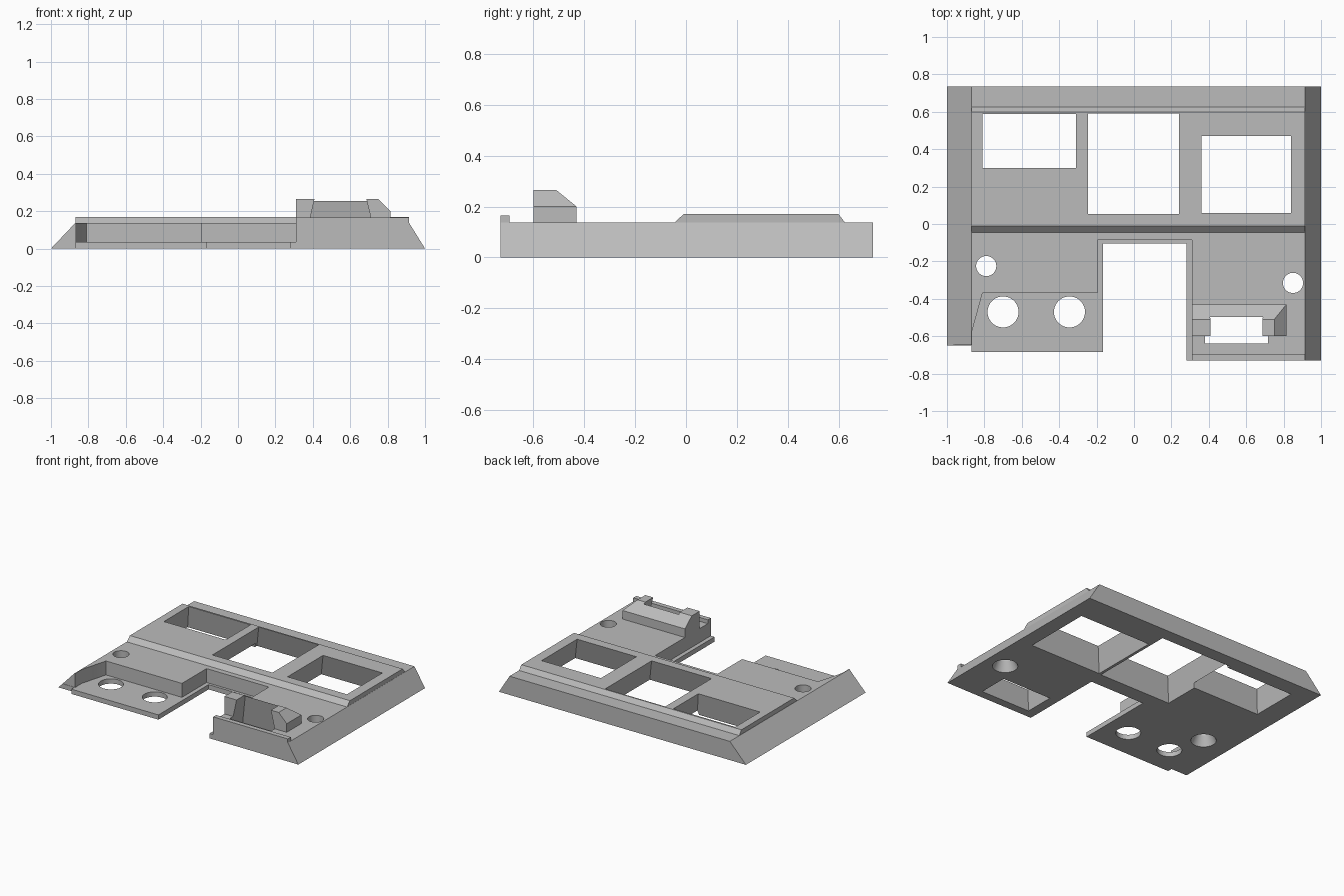
import bpy
import bmesh

cube = bpy.data.objects.get("Cube")
if cube:
    bpy.data.objects.remove(cube, do_unlink=True)

grey = bpy.data.materials.new("light_grey")
grey.use_nodes = True
colour = (0.5, 0.5, 0.5, 1)
grey.diffuse_color = colour
grey.node_tree.nodes["Principled BSDF"].inputs["Base Color"].default_value = colour


def finish(name, bm):
    bmesh.ops.recalc_face_normals(bm, faces=bm.faces)
    mesh = bpy.data.meshes.new(name)
    bm.to_mesh(mesh)
    bm.free()
    mesh.materials.append(grey)
    obj = bpy.data.objects.new(name, mesh)
    bpy.context.collection.objects.link(obj)
    return obj


def prism(name, outline, axis, start, end):
    """Extrude a 2D outline along one axis."""
    bm = bmesh.new()
    verts = []
    for p in outline:
        co = list(p)
        co.insert(axis, start)
        verts.append(bm.verts.new(co))
    face = bm.faces.new(verts)
    made = bmesh.ops.extrude_face_region(bm, geom=[face])["geom"]
    for v in made:
        if isinstance(v, bmesh.types.BMVert):
            v.co[axis] = end
    return finish(name, bm)


def layers(name, rects):
    """Hull through stacked rectangles given as x0, x1, y0, y1, z."""
    bm = bmesh.new()
    for x0, x1, y0, y1, z in rects:
        for x in (x0, x1):
            for y in (y0, y1):
                bm.verts.new((x, y, z))
    bmesh.ops.convex_hull(bm, input=bm.verts)
    bmesh.ops.dissolve_limit(bm, angle_limit=0.01, verts=bm.verts, edges=bm.edges)
    return finish(name, bm)


def round_cutter(name, x, y, r_low, r_high, z0, z1):
    bm = bmesh.new()
    bmesh.ops.create_cone(bm, cap_ends=True, segments=40, radius1=r_low,
                          radius2=r_high, depth=z1 - z0)
    bmesh.ops.translate(bm, verts=bm.verts, vec=(x, y, (z0 + z1) / 2))
    return finish(name, bm)


def combine(target, tool, operation):
    mod = target.modifiers.new("combine", "BOOLEAN")
    mod.operation = operation
    mod.solver = "EXACT"
    mod.object = tool
    bpy.context.view_layer.objects.active = target
    bpy.ops.object.modifier_apply(modifier=mod.name)
    bpy.data.objects.remove(tool, do_unlink=True)


# Plate with sloping sides
FRONT, BACK, TOP = -0.73, 0.735, 0.137
plate = prism("panel", [(-1, 0), (1, 0), (0.915, TOP), (-0.87, TOP)], 1, FRONT, BACK)

# Raised band, front lip and chamfered clip block
band = prism("band", [(-0.045, 0.05), (-0.045, TOP), (-0.01, 0.17),
                      (0.6, 0.17), (0.625, TOP), (0.625, 0.05)], 0, -0.869, 0.914)
lip = layers("lip", [(0.3, 0.914, FRONT, -0.695, z) for z in (0.05, 0.165)])
block = layers("clip_block", [(0.3, 0.815, -0.6, -0.43, 0.05),
                              (0.3, 0.815, -0.6, -0.43, 0.2),
                              (0.3, 0.75, -0.6, -0.51, 0.265)])
for part in (band, lip, block):
    combine(plate, part, "UNION")

# Front notch and trimmed front-right corner
cutters = [prism("notch", [(-1.1, -1), (-1.1, -0.65), (-0.87, -0.65),
                           (-0.87, -0.685), (-0.165, -0.685), (-0.165, -0.105),
                           (0.28, -0.105), (0.28, -1)], 2, -0.1, 0.5)]

# Sunken floor around the notch
cutters.append(prism("recess", [(-1.1, -1), (-1.1, -0.648), (-0.865, -0.648),
                                (-0.865, -0.57), (-0.81, -0.37), (-0.195, -0.37),
                                (-0.195, -0.085), (0.31, -0.085), (0.31, -1)],
                     2, 0.035, 0.5))

# Three windows that widen towards the underside
for x0, x1, y0, y1, flare in ((-0.81, -0.31, 0.30, 0.587, 0.03),
                              (-0.245, 0.24, 0.055, 0.59, 0.05),
                              (0.36, 0.84, 0.06, 0.47, 0.05)):
    cutters.append(layers("window", [
        (x0 - flare, x1 + flare, y0 - flare, y1 + flare, -0.001),
        (x0, x1, y0, y1, 0.171)]))

# Tapered slot through the clip block
cutters.append(layers("slot", [(0.35, 0.75, -0.67, -0.45, -0.001),
                               (0.41, 0.685, -0.61, -0.5, 0.27)]))

# Screw holes, countersunk from below, and two plain holes in the floor
for x, y in ((-0.79, -0.225), (0.85, -0.315)):
    cutters.append(round_cutter("countersink", x, y, 0.085, 0.054, -0.001, 0.07))
    cutters.append(round_cutter("screw_hole", x, y, 0.054, 0.054, 0.03, 0.3))
for x in (-0.7, -0.345):
    cutters.append(round_cutter("floor_hole", x, -0.47, 0.083, 0.083, -0.1, 0.1))

for cutter in cutters:
    combine(plate, cutter, "DIFFERENCE")

# Crisp edges, smooth hole walls
plate.select_set(True)
bpy.context.view_layer.objects.active = plate
bpy.ops.object.shade_smooth_by_angle(angle=0.35)
